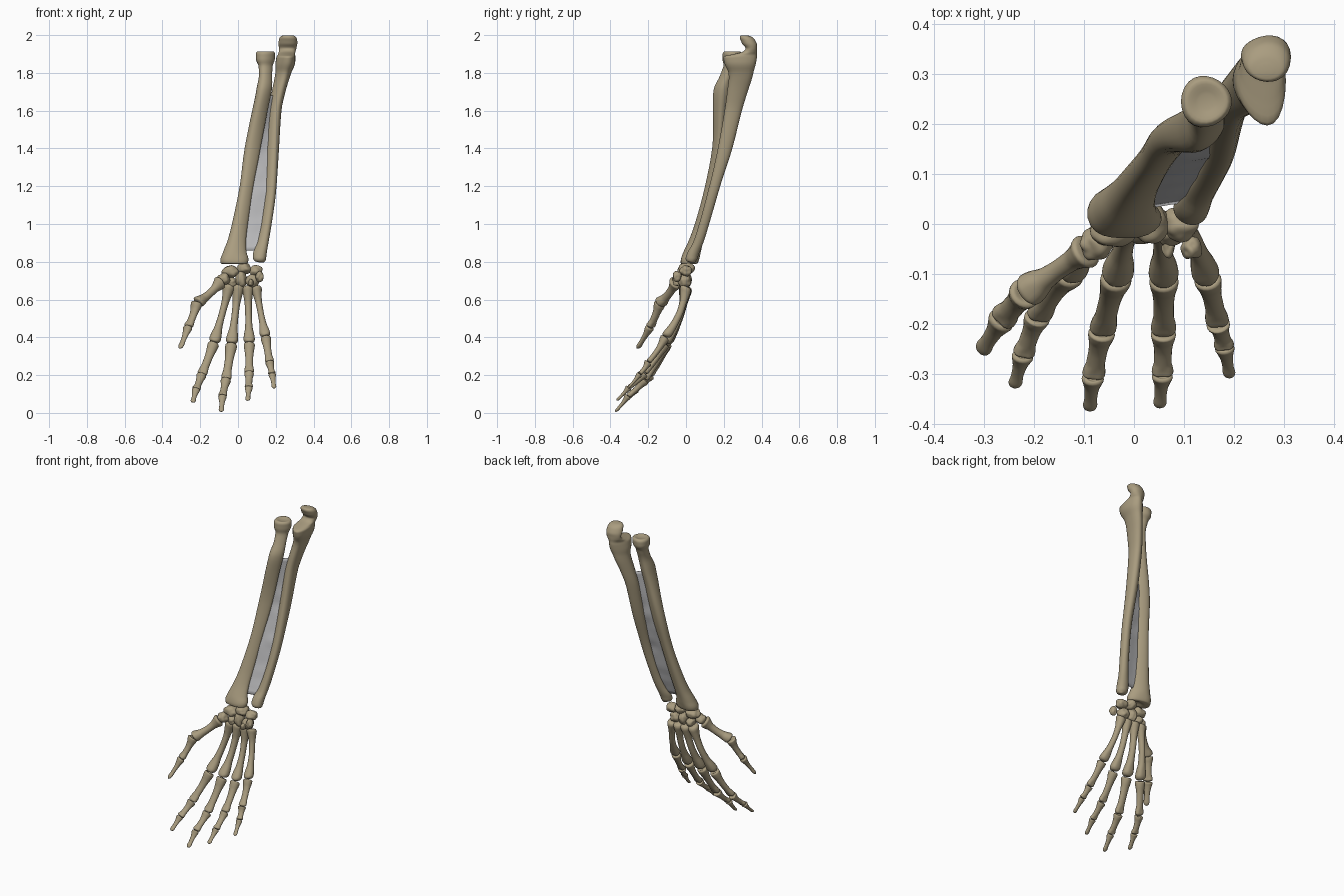
import bpy, bmesh, math
from mathutils import Vector, Matrix, noise

bone_mat = bpy.data.materials.new("bone")
bone_mat.diffuse_color = (0.40, 0.335, 0.215, 1)
sheet_mat = bpy.data.materials.new("membrane")
sheet_mat.diffuse_color = (0.50, 0.50, 0.51, 1)


def finish(name, bm, mat=bone_mat):
    bmesh.ops.recalc_face_normals(bm, faces=bm.faces)
    me = bpy.data.meshes.new(name)
    bm.to_mesh(me)
    bm.free()
    me.shade_smooth()
    ob = bpy.data.objects.new(name, me)
    bpy.context.collection.objects.link(ob)
    me.materials.append(mat)
    return ob


def smooth_rows(st, steps):
    """Monotone cubic through the stations, so that profiles never overshoot."""
    n, k = len(st), len(st[0])
    h = [max(math.dist(st[i][:5], st[i + 1][:5]), 1e-4) for i in range(n - 1)]
    d = [[(st[i + 1][c] - st[i][c]) / h[i] for c in range(k)] for i in range(n - 1)]
    m = [d[0]]
    for i in range(1, n - 1):
        m.append([2 * p * q / (p + q) if p * q > 0 else 0 for p, q in zip(d[i - 1], d[i])])
    m.append(d[-1])
    rows = []
    for i in range(n - 1):
        for s in range(steps):
            u = s / steps
            a, b = 2 * u**3 - 3 * u**2 + 1, u**3 - 2 * u**2 + u
            e, f = -2 * u**3 + 3 * u**2, u**3 - u**2
            rows.append([a * st[i][c] + b * h[i] * m[i][c] + e * st[i + 1][c] + f * h[i] * m[i + 1][c]
                         for c in range(k)])
    rows.append(list(st[-1]))
    return rows


def loft(name, st, mat=None, steps=4, n=24, ridge=0.0):
    """Stations: cx, cy, z, half width, half depth, turn in degrees, groove."""
    rows = smooth_rows(st, steps)
    bm = bmesh.new()
    rings = []
    for r, (cx, cy, z, a, b, turn, groove) in enumerate(rows):
        k = ridge * math.sin(math.pi * r / (len(rows) - 1))
        ca, sa = math.cos(math.radians(turn)), math.sin(math.radians(turn))
        ring = []
        for j in range(n):
            t = 2 * math.pi * j / n
            x = a * math.cos(t)
            y = b * math.sin(t) * (1 - k * math.cos(t)) * (1 - groove * math.sin(t)**6)
            p = Vector((cx + x * ca - y * sa, cy + x * sa + y * ca, z))
            ring.append(bm.verts.new(mat @ p if mat else p))
        rings.append(ring)
    for A, B in zip(rings, rings[1:]):
        for j in range(n):
            bm.faces.new((A[j], A[(j + 1) % n], B[(j + 1) % n], B[j]))
    for ring in (rings[0], rings[-1]):
        c = bm.verts.new(sum((v.co for v in ring), Vector()) / n)
        for j in range(n):
            bm.faces.new((ring[j], ring[(j + 1) % n], c))
    finish(name, bm)
    return rows


# Forearm bones
radius = loft("radius", [
    (.145, .245, 1.908, .015, .015, 0, 0), (.145, .245, 1.914, .041, .041, 0, 0),
    (.145, .245, 1.900, .051, .051, 0, 0), (.145, .244, 1.872, .050, .050, 0, 0),
    (.146, .236, 1.835, .037, .037, 0, 0), (.146, .220, 1.790, .035, .037, 0, 0),
    (.138, .195, 1.710, .041, .047, 0, 0), (.116, .185, 1.600, .041, .040, 0, 0),
    (.096, .180, 1.500, .042, .034, 0, 0), (.077, .170, 1.400, .042, .030, 0, 0),
    (.045, .130, 1.200, .036, .028, 0, 0), (.010, .080, 1.000, .042, .032, 0, 0),
    (-.005, .055, .920, .048, .037, -4, 0), (-.017, .030, .850, .063, .045, -8, 0),
    (-.019, .018, .810, .075, .051, -8, .1), (-.020, .014, .790, .070, .045, -8, .1),
    (-.015, .012, .788, .050, .030, -8, 0), (-.010, .012, .798, .015, .010, -8, 0)], ridge=.35)

ulna = loft("ulna", [
    (.265, .308, 1.999, .012, .010, 0, 0), (.265, .312, 1.996, .034, .024, 0, 0),
    (.265, .324, 1.980, .047, .038, 0, 0), (.264, .336, 1.955, .050, .039, 0, 0),
    (.263, .346, 1.930, .046, .030, 0, 0), (.260, .338, 1.912, .044, .037, 0, 0),
    (.257, .312, 1.899, .045, .061, 0, 0), (.254, .286, 1.884, .050, .086, 0, 0),
    (.250, .287, 1.850, .052, .080, 0, 0), (.240, .291, 1.800, .042, .063, 0, 0),
    (.215, .272, 1.700, .036, .052, 0, 0), (.196, .250, 1.600, .034, .044, 0, 0),
    (.185, .207, 1.400, .032, .037, 0, 0), (.176, .152, 1.200, .028, .028, 0, 0),
    (.151, .096, 1.000, .027, .026, 0, 0), (.131, .064, .900, .030, .027, 0, 0),
    (.116, .038, .845, .036, .032, 0, 0), (.114, .030, .820, .035, .032, 0, 0),
    (.116, .028, .804, .028, .025, 0, 0), (.126, .036, .795, .009, .009, 0, 0)], ridge=-.3)


# Membrane between the two forearm bones
def centre_at(rows, z):
    for p, q in zip(rows[8:], rows[9:]):
        if q[2] <= z <= p[2]:
            f = (p[2] - z) / (p[2] - q[2])
            return Vector(p[:3]).lerp(Vector(q[:3]), f)


bm = bmesh.new()
grid = []
for i in range(41):
    z = 1.68 - .82 * i / 40
    a, b = centre_at(radius, z), centre_at(ulna, z)
    row = []
    for j in range(7):
        p = a.lerp(b, .2 + .7 * j / 6)
        p.y += .006 * noise.noise(p * 14)
        row.append(bm.verts.new(p))
    grid.append(row)
for A, B in zip(grid, grid[1:]):
    for j in range(6):
        bm.faces.new((A[j], A[j + 1], B[j + 1], B[j]))
sheet = finish("interosseous_membrane", bm, sheet_mat)
sol = sheet.modifiers.new("thickness", 'SOLIDIFY')
sol.thickness = .004

# Carpal bones: irregular pebbles (centre, half sizes)
carpals = {
    "scaphoid": (-.040, -.010, .748, .046, .036, .032),
    "lunate": (.032, .002, .764, .038, .040, .030),
    "triquetrum": (.094, .000, .752, .036, .033, .030),
    "pisiform": (.115, -.048, .722, .022, .022, .028),
    "trapezium": (-.075, -.040, .708, .034, .031, .031),
    "trapezoid": (-.032, -.005, .692, .027, .034, .027),
    "capitate": (.016, -.005, .708, .030, .037, .045),
    "hamate": (.076, -.008, .698, .035, .035, .034),
    "hamate_hook": (.068, -.045, .690, .013, .024, .019)}
for i, (name, c) in enumerate(carpals.items()):
    bm = bmesh.new()
    bmesh.ops.create_icosphere(bm, subdivisions=4, radius=1)
    for v in bm.verts:
        k = 1 + .2 * noise.noise(v.co * 1.4 + Vector((7.3 * i, 2.1, 4.7)))
        v.co = Vector((c[0] + c[3] * k * v.co.x, c[1] + c[4] * k * v.co.y, c[2] + c[5] * k * v.co.z))
    finish(name, bm)

# Hand bone profiles: position along bone, half width, half depth, groove
METACARPAL = [(0, .5, .5, 0), (.01, .85, .9, 0), (.05, 1.03, 1.08, 0), (.13, .85, .95, 0), (.3, .62, .66, 0),
              (.5, .58, .63, 0), (.7, .66, .69, 0), (.85, .92, .92, .12), (.93, 1, 1, .12),
              (.98, .75, .78, .05), (1, .25, .25, 0)]
PHALANX = [(.03, .3, .3, 0), (0, .75, .68, 0), (.04, 1, .92, 0), (.13, .95, .86, 0), (.28, .80, .67, 0),
           (.5, .70, .55, 0), (.72, .70, .53, 0), (.86, .83, .62, .2), (.94, .86, .68, .25),
           (.985, .66, .5, .2), (1, .2, .2, 0)]
DISTAL = [(.04, .3, .3, 0), (0, .7, .6, 0), (.06, 1, .82, 0), (.17, .88, .68, 0), (.4, .64, .47, 0),
          (.68, .57, .38, 0), (.84, .64, .38, 0), (.94, .52, .30, 0), (1, .2, .1, 0)]


def hand_bone(name, p0, p1, prof, w, side, bow):
    p0, p1 = Vector(p0), Vector(p1)
    d = p1 - p0
    length = d.length
    d.normalize()
    x = (side - d * side.dot(d)).normalized()
    y = d.cross(x)
    m = Matrix((x, y, d)).transposed().to_4x4()
    m.translation = p0
    loft(name, [(0, -bow * math.sin(math.pi * t), t * length * .99, a * w, b * w, 0, g)
                for t, a, b, g in prof], m, n=20)


# Joints from wrist to tip, and half width of the knuckle
fingers = {
    "index": ([(-.045, -.005, .675), (-.128, -.100, .368), (-.193, -.186, .200),
               (-.222, -.262, .125), (-.240, -.328, .055)], .031),
    "middle": ([(.002, .000, .672), (-.035, -.108, .362), (-.064, -.216, .175),
                (-.082, -.306, .090), (-.089, -.374, .006)], .032),
    "ring": ([(.052, .000, .668), (.060, -.112, .366), (.059, -.218, .210),
              (.057, -.302, .135), (.051, -.368, .065)], .030),
    "little": ([(.095, .000, .668), (.147, -.110, .400), (.168, -.200, .268),
                (.181, -.246, .205), (.192, -.308, .130)], .028)}
for name, (j, w) in fingers.items():
    side = Vector((1, 0, 0))
    hand_bone(name + "_metacarpal", j[0], j[1], METACARPAL, w, side, .022)
    hand_bone(name + "_proximal_phalanx", j[1], j[2], PHALANX, w * .98, side, .006)
    hand_bone(name + "_middle_phalanx", j[2], j[3], PHALANX, w * .84, side, .004)
    hand_bone(name + "_distal_phalanx", j[3], j[4], DISTAL, w * .70, side, .002)

# Thumb, turned to face the palm
t = [(-.092, -.052, .695), (-.218, -.138, .582), (-.264, -.190, .455), (-.308, -.258, .340)]
side = Vector((.7, -.7, 0))
hand_bone("thumb_metacarpal", t[0], t[1], METACARPAL, .034, side, .010)
hand_bone("thumb_proximal_phalanx", t[1], t[2], PHALANX, .032, side, .005)
hand_bone("thumb_distal_phalanx", t[2], t[3], DISTAL, .027, side, .002)
